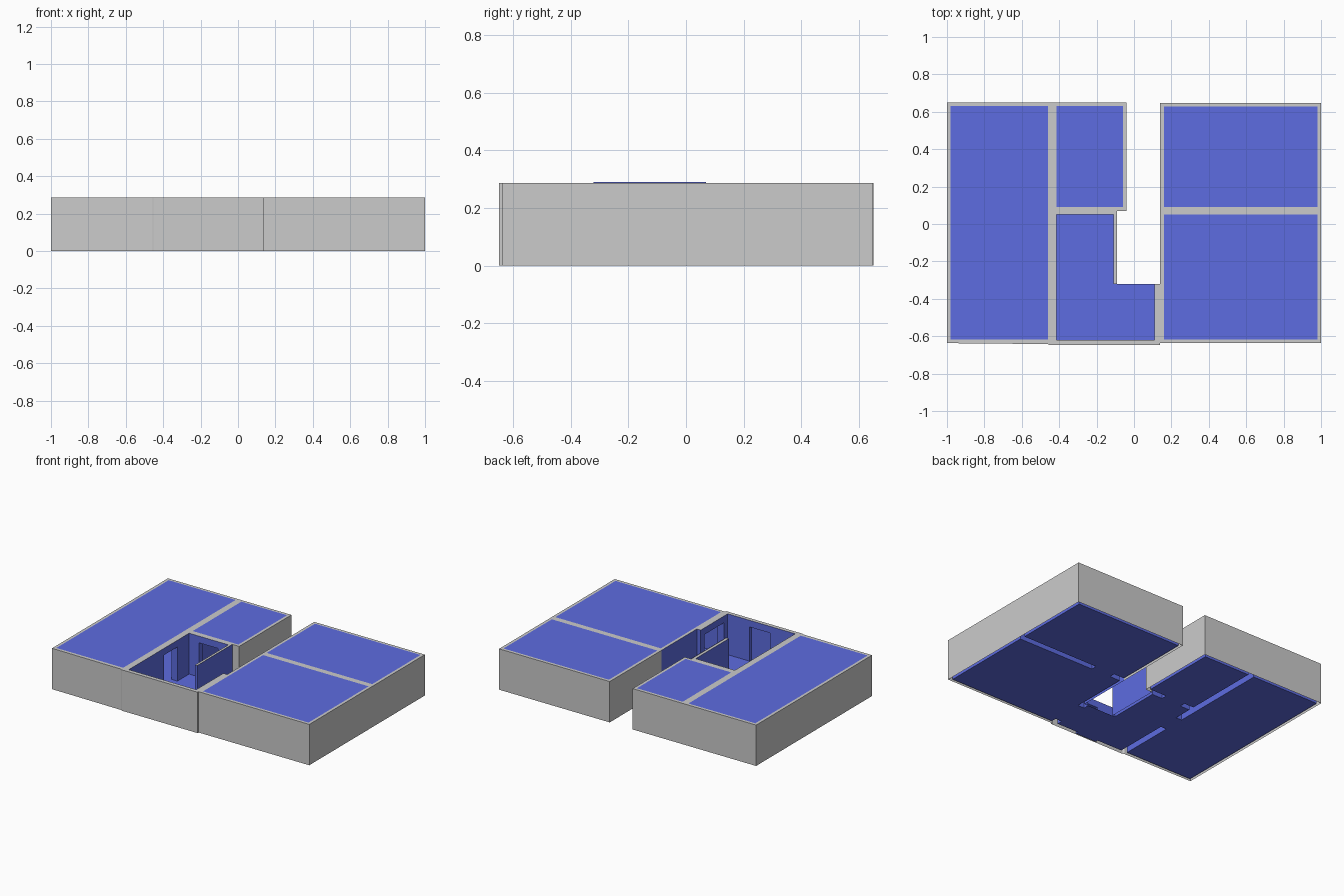
import bpy, bmesh

if "Cube" in bpy.data.objects:
    bpy.data.objects.remove(bpy.data.objects["Cube"])

H = 0.287          # wall height
DOOR = 0.24        # door height

blue = bpy.data.materials.new("interior_blue")
blue.diffuse_color = (0.11, 0.15, 0.75, 1)
blue.use_nodes = True
blue.node_tree.nodes["Principled BSDF"].inputs["Base Color"].default_value = blue.diffuse_color


def finish(name, bm, mat=None):
    bmesh.ops.remove_doubles(bm, verts=bm.verts, dist=1e-5)
    me = bpy.data.meshes.new(name)
    bm.to_mesh(me)
    bm.free()
    if mat:
        me.materials.append(mat)
    ob = bpy.data.objects.new(name, me)
    bpy.context.collection.objects.link(ob)


def face(bm, pts):
    bm.faces.new([bm.verts.new(p) for p in pts])


def panel(bm, a, b, z0=0.0, z1=H):
    """Upright rectangle above the plan segment a-b."""
    face(bm, [(*a, z0), (*b, z0), (*b, z1), (*a, z1)])


def rect(x0, x1, y0, y1):
    return [(x0, y0), (x1, y0), (x1, y1), (x0, y1)]


# doorways: (axis along the wall, x0, x1, y0, y1)
DOORWAYS = [
    (0, 0.24, 0.39, 0.05, 0.09),
    (0, -0.34, -0.19, 0.05, 0.09),
    (0, -0.22, -0.06, -0.64, -0.62),
    (1, -0.46, -0.415, -0.23, -0.08),
    (1, 0.11, 0.16, -0.58, -0.36),
]


def wall(bm, a, b):
    """Wall face, with a gap where a doorway meets it."""
    axis = 0 if abs(a[1] - b[1]) < 1e-6 else 1
    lo, hi = sorted((a[axis], b[axis]))
    c = a[1 - axis]

    def at(t):
        return (t, c) if axis == 0 else (c, t)

    for ax, *r in DOORWAYS:
        along, across = (r[:2], r[2:]) if ax == 0 else (r[2:], r[:2])
        if (ax == axis and across[0] - 1e-4 < c < across[1] + 1e-4
                and along[0] > lo and along[1] < hi):
            panel(bm, at(lo), at(along[0]))
            panel(bm, at(along[0]), at(along[1]), DOOR, H)
            panel(bm, at(along[1]), at(hi))
            return
    panel(bm, a, b)


ROOMS = {
    "left_room": rect(-0.98, -0.46, -0.617, 0.63),
    "small_room": rect(-0.415, -0.06, 0.09, 0.63),
    "right_back_room": rect(0.16, 0.98, 0.09, 0.627),
    "right_front_room": rect(0.16, 0.98, -0.617, 0.05),
}
# roofless hall, open along y = -0.32
HALL = [(0.11, -0.32), (0.11, -0.62), (-0.415, -0.62),
        (-0.415, 0.05), (-0.11, 0.05), (-0.11, -0.32)]

# closed rooms: floor, ceiling and walls
for name, plan in ROOMS.items():
    bm = bmesh.new()
    face(bm, [(*p, 0) for p in plan])
    face(bm, [(*p, H) for p in reversed(plan)])
    for a, b in zip(plan, plan[1:] + plan[:1]):
        wall(bm, a, b)
    finish(name, bm, blue)

# hall floor and walls, plus the blue sides of the outside notch
bm = bmesh.new()
face(bm, [(*p, 0) for p in reversed(HALL)])
for a, b in zip(HALL, HALL[1:]):
    wall(bm, a, b)
panel(bm, (-0.09, -0.32), (-0.09, 0.07), 0, 0.29)
panel(bm, (-0.11, -0.32), (-0.09, -0.32))
panel(bm, (0.11, -0.32), (0.14, -0.32))
panel(bm, (0.14, 0.07), (0.14, -0.32))
finish("hall", bm, blue)

# doorway linings: threshold, head and jambs
bm = bmesh.new()
for axis, x0, x1, y0, y1 in DOORWAYS:
    plan = rect(x0, x1, y0, y1)
    face(bm, [(*p, 0) for p in plan])
    face(bm, [(*p, DOOR) for p in plan])
    if axis == 0:
        panel(bm, (x0, y0), (x0, y1), 0, DOOR)
        panel(bm, (x1, y0), (x1, y1), 0, DOOR)
    else:
        panel(bm, (x0, y0), (x1, y0), 0, DOOR)
        panel(bm, (x0, y1), (x1, y1), 0, DOOR)
panel(bm, (-0.22, -0.64), (-0.06, -0.64), 0, DOOR)   # entrance door leaf
finish("doorway_linings", bm, blue)

# grey outer faces, counter-clockwise from the notch
OUTER = [(-0.09, 0.07), (-0.04, 0.07), (-0.04, 0.65), (-1, 0.65),
         (-1, -0.637), (-0.46, -0.642), (-0.45, -0.648), (0.14, -0.648),
         (0.14, -0.637), (1, -0.637), (1, 0.647), (0.14, 0.647), (0.14, 0.07)]
bm = bmesh.new()
for a, b in zip(OUTER, OUTER[1:]):
    panel(bm, a, b)
bmesh.ops.recalc_face_normals(bm, faces=bm.faces)
finish("outer_walls", bm)

# grey wall tops: outline with the closed rooms cut out
bm = bmesh.new()
outline = OUTER + [(0.14, -0.32)] + HALL + [(-0.09, -0.32)]
for loop in [outline, *ROOMS.values()]:
    vs = [bm.verts.new((*p, H)) for p in loop]
    for i, v in enumerate(vs):
        bm.edges.new((v, vs[i - 1]))
bmesh.ops.triangle_fill(bm, edges=bm.edges[:], use_beauty=True, normal=(0, 0, 1))
for f in bm.faces:
    f.normal_update()
    if f.normal.z < 0:
        f.normal_flip()
finish("wall_tops", bm)
